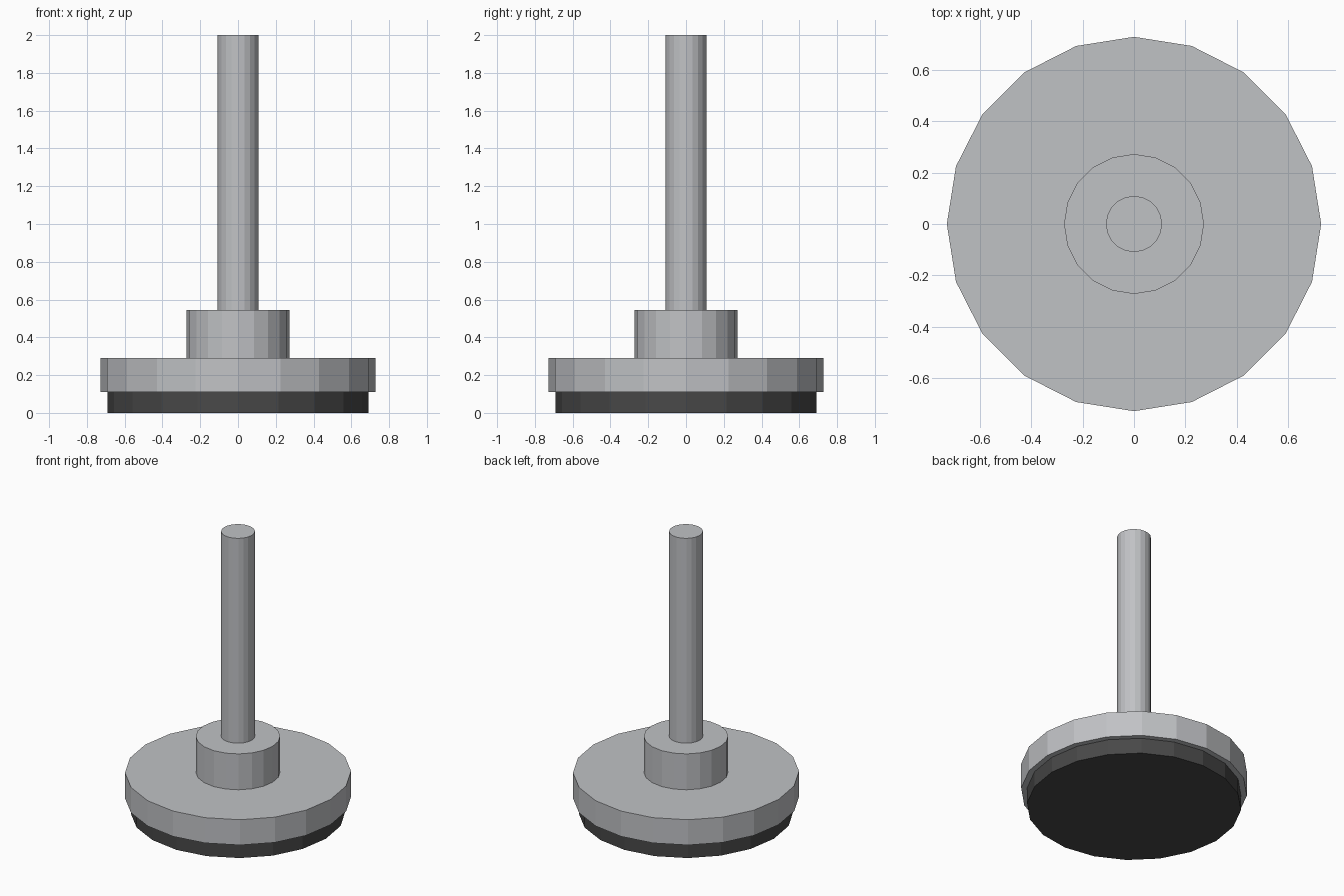
import bpy

SIDES = 20

cube = bpy.data.objects.get("Cube")
if cube:
    bpy.data.objects.remove(cube, do_unlink=True)


def material(name, color):
    mat = bpy.data.materials.new(name)
    mat.use_nodes = True
    mat.diffuse_color = color
    mat.node_tree.nodes["Principled BSDF"].inputs["Base Color"].default_value = color
    return mat


def cylinder(name, radius, bottom, top, mat):
    bpy.ops.mesh.primitive_cylinder_add(
        vertices=SIDES, radius=radius, depth=top - bottom,
        location=(0, 0, (bottom + top) / 2))
    obj = bpy.context.object
    obj.name = name
    obj.data.materials.append(mat)
    return obj


steel = material("light steel", (0.53, 0.54, 0.56, 1))
rubber = material("dark rubber", (0.065, 0.065, 0.065, 1))

# Rubber pad, base plate, collar and stem, stacked from the floor up
cylinder("rubber_pad", 0.69, 0, 0.11, rubber)
cylinder("base_plate", 0.728, 0.11, 0.29, steel)
cylinder("collar", 0.272, 0.29, 0.545, steel)
cylinder("stem", 0.109, 0.545, 2, steel)
